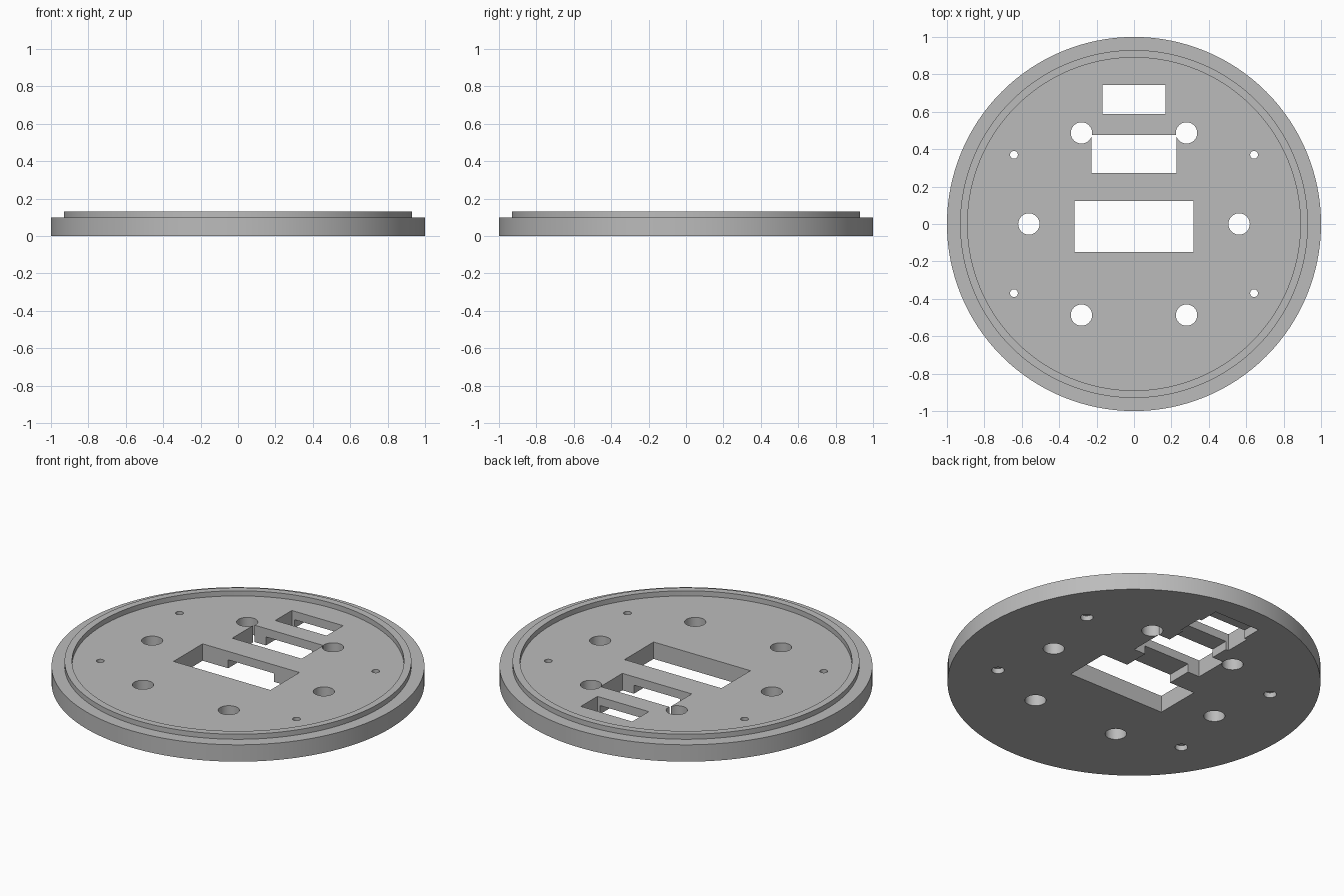
import bpy
import bmesh
from math import tau
from mathutils import Matrix

cube = bpy.data.objects.get("Cube")
if cube:
    bpy.data.objects.remove(cube, do_unlink=True)

TOP = 0.10       # plate thickness
RIM_TOP = 0.13   # top of the raised lip

grey = bpy.data.materials.new("light grey")
grey.use_nodes = True
grey.diffuse_color = (0.5, 0.5, 0.5, 1)
grey.node_tree.nodes["Principled BSDF"].inputs["Base Color"].default_value = (0.5, 0.5, 0.5, 1)


def make_object(name, bm):
    bmesh.ops.recalc_face_normals(bm, faces=bm.faces)
    mesh = bpy.data.meshes.new(name)
    bm.to_mesh(mesh)
    bm.free()
    mesh.materials.append(grey)
    obj = bpy.data.objects.new(name, mesh)
    bpy.context.collection.objects.link(obj)
    return obj


def lathe(name, profile, steps):
    bm = bmesh.new()
    verts = [bm.verts.new((r, 0, z)) for r, z in profile]
    edges = [bm.edges.new(pair) for pair in zip(verts, verts[1:])]
    bmesh.ops.spin(bm, geom=verts + edges, cent=(0, 0, 0), axis=(0, 0, 1),
                   angle=tau, steps=steps, use_duplicate=False)
    bmesh.ops.remove_doubles(bm, verts=bm.verts, dist=0.0001)
    return make_object(name, bm)


def cut(target, cutter):
    mod = target.modifiers.new("cut", "BOOLEAN")
    mod.operation = "DIFFERENCE"
    mod.solver = "EXACT"
    mod.object = cutter
    bpy.context.view_layer.objects.active = target
    bpy.ops.object.modifier_apply(modifier=mod.name)
    bpy.data.objects.remove(cutter, do_unlink=True)


def cut_box(target, x0, x1, y0, y1, z0, z1):
    bm = bmesh.new()
    place = (Matrix.Translation(((x0 + x1) / 2, (y0 + y1) / 2, (z0 + z1) / 2))
             @ Matrix.Diagonal((x1 - x0, y1 - y0, z1 - z0, 1)))
    bmesh.ops.create_cube(bm, size=1, matrix=place)
    cut(target, make_object("box_cutter", bm))


def cut_hole(target, x, y, radius, z0, z1):
    bm = bmesh.new()
    bmesh.ops.create_cone(bm, cap_ends=True, segments=48, radius1=radius, radius2=radius,
                          depth=z1 - z0, matrix=Matrix.Translation((x, y, (z0 + z1) / 2)))
    cut(target, make_object("hole_cutter", bm))


# Round plate with a raised lip set in from its edge
plate = lathe("round_plate", [(0, 0), (1, 0), (1, TOP), (0.93, TOP), (0.93, RIM_TOP),
                              (0.89, RIM_TOP), (0.89, TOP), (0, TOP)], 128)

# Shallow channel along the underside that links the windows
cut_box(plate, -0.15, 0.15, 0.0, 0.86, -0.1, 0.05)

# Three rectangular windows
for x0, x1, y0, y1 in [(-0.317, 0.317, -0.15, 0.122),
                       (-0.228, 0.226, 0.272, 0.476),
                       (-0.168, 0.168, 0.588, 0.743)]:
    cut_box(plate, x0, x1, y0, y1, -0.1, 0.3)

for side in (-1, 1):
    # Six large round holes on a circle
    for x, y in [(0.562, 0), (0.281, 0.487), (0.281, -0.487)]:
        cut_hole(plate, side * x, y, 0.057, -0.1, 0.3)
    # Four screw holes, counterbored from below
    for y in (-0.37, 0.37):
        cut_hole(plate, side * 0.642, y, 0.021, -0.1, 0.3)
        cut_hole(plate, side * 0.642, y, 0.034, -0.1, 0.03)

# Smooth round walls, sharp corners
bpy.ops.object.select_all(action="DESELECT")
plate.select_set(True)
bpy.context.view_layer.objects.active = plate
bpy.ops.object.shade_smooth_by_angle()
